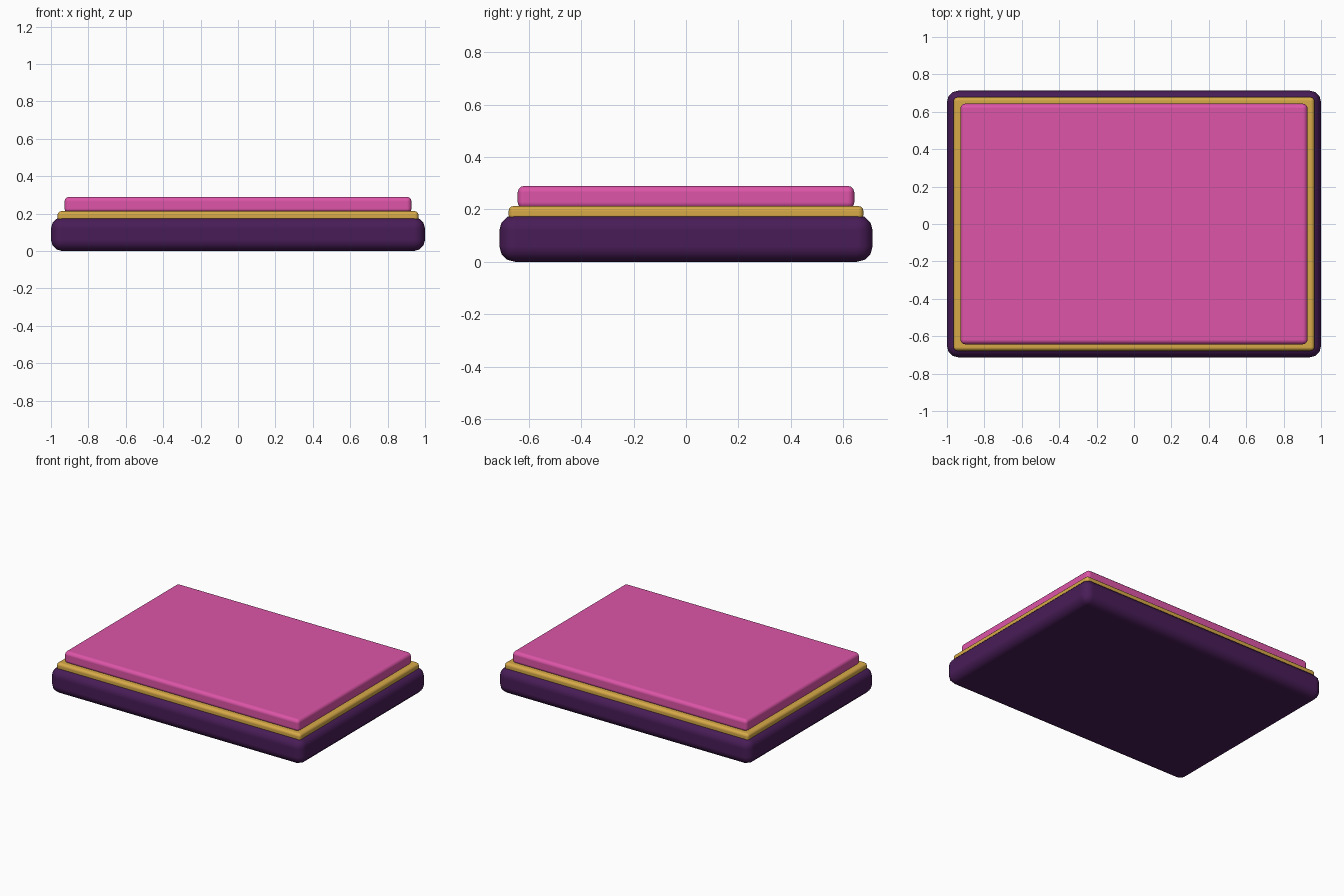
import bpy

if "Cube" in bpy.data.objects:
    bpy.data.objects.remove(bpy.data.objects["Cube"])


def slab(name, half_x, half_y, z0, z1, bevel, segments, color):
    """Rounded box between heights z0 and z1."""
    bpy.ops.mesh.primitive_cube_add(size=2, location=(0, 0, (z0 + z1) / 2))
    ob = bpy.context.object
    ob.name = name
    ob.scale = (half_x, half_y, (z1 - z0) / 2)
    bpy.ops.object.transform_apply(location=False, rotation=False, scale=True)
    mod = ob.modifiers.new("rounding", 'BEVEL')
    mod.width = bevel
    mod.segments = segments
    mod.harden_normals = True
    bpy.ops.object.shade_smooth()
    mat = bpy.data.materials.new(name + "_colour")
    mat.diffuse_color = (*color, 1)
    mat.use_nodes = True
    mat.node_tree.nodes["Principled BSDF"].inputs["Base Color"].default_value = mat.diffuse_color
    ob.data.materials.append(mat)
    return ob


# Dark base, gold trim and pink top panel
slab("base", 1.0, 0.713, 0.0, 0.18, 0.06, 3, (0.065, 0.012, 0.095))
slab("gold_trim", 0.965, 0.678, 0.16, 0.213, 0.02, 3, (0.68, 0.40, 0.065))
slab("top_panel", 0.928, 0.643, 0.203, 0.29, 0.025, 3, (0.72, 0.09, 0.39))
